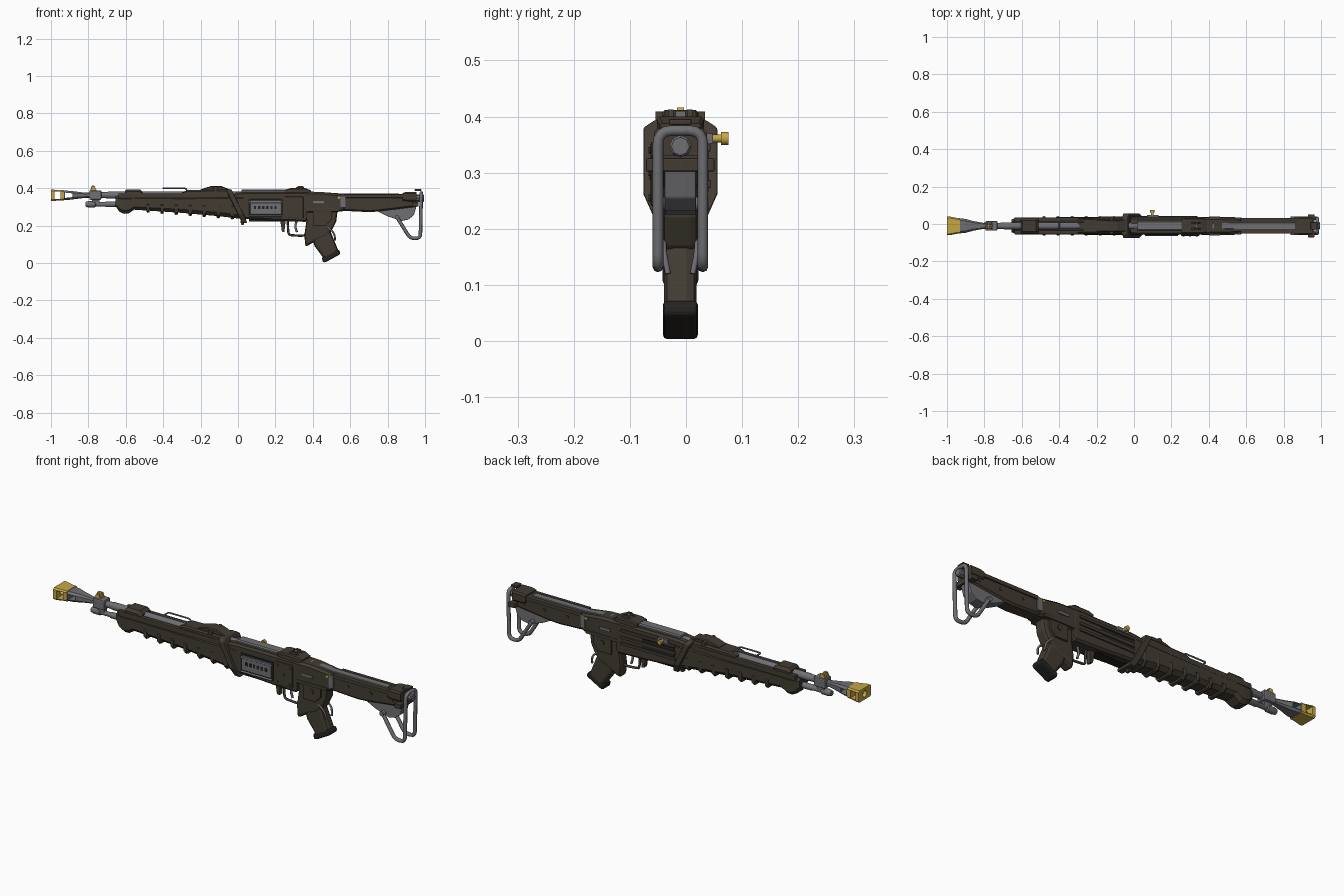
import bpy, bmesh, math
from mathutils import Vector

if "Cube" in bpy.data.objects:
    bpy.data.objects.remove(bpy.data.objects["Cube"])

C = -0.01  # centre plane of the rifle in y


def material(name, rgb):
    m = bpy.data.materials.new(name)
    m.diffuse_color = (*rgb, 1)
    m.use_nodes = True
    m.node_tree.nodes["Principled BSDF"].inputs["Base Color"].default_value = m.diffuse_color
    return m


BROWN = material("dark_brown", (0.054, 0.044, 0.032))
GREY = material("steel_grey", (0.16, 0.16, 0.175))
YELLOW = material("yellow", (0.56, 0.39, 0.06))
BLACK = material("near_black", (0.018, 0.017, 0.015))


def finish(name, bm, mat, bevel=0.0, smooth=False):
    bmesh.ops.recalc_face_normals(bm, faces=bm.faces)
    me = bpy.data.meshes.new(name)
    bm.to_mesh(me)
    bm.free()
    me.materials.append(mat)
    ob = bpy.data.objects.new(name, me)
    bpy.context.collection.objects.link(ob)
    if bevel:
        b = ob.modifiers.new("bevel", 'BEVEL')
        b.width, b.segments, b.limit_method = bevel, 2, 'ANGLE'
    if smooth:
        bpy.ops.object.select_all(action='DESELECT')
        ob.select_set(True)
        bpy.context.view_layer.objects.active = ob
        bpy.ops.object.shade_smooth_by_angle(angle=math.radians(35))
    return ob


def skin(name, mat, rings, bevel=0.0, smooth=False):
    """Closed surface through rings of equal point count."""
    bm = bmesh.new()
    vs = [[bm.verts.new(p) for p in r] for r in rings]
    n = len(vs[0])
    for a, b in zip(vs, vs[1:]):
        for i in range(n):
            bm.faces.new((a[i], a[(i + 1) % n], b[(i + 1) % n], b[i]))
    bm.faces.new(vs[0])
    bm.faces.new(vs[-1])
    return finish(name, bm, mat, bevel, smooth)


def prism(name, mat, pts, hw, y=C, bevel=0.0):
    """xz outline extruded to both sides of y."""
    return skin(name, mat, [[(x, y + s * hw, z) for x, z in pts] for s in (-1, 1)], bevel)


def box(name, mat, x, z, hw, y=C, bevel=0.0):
    return prism(name, mat, [(x[0], z[0]), (x[1], z[0]), (x[1], z[1]), (x[0], z[1])], hw, y, bevel)


def loft(name, mat, secs, ch=0.3, bevel=0.0):
    """Chamfered box along x; secs are (x, z_bottom, z_top, half_width)."""
    rings = []
    for x, a, b, w in secs:
        c = min(w, (b - a) / 2) * ch
        rings.append([(x, C + p, q) for p, q in
                      ((-w, a + c), (-w + c, a), (w - c, a), (w, a + c),
                       (w, b - c), (w - c, b), (c - w, b), (-w, b - c))])
    return skin(name, mat, rings, bevel)


def turned(name, mat, secs, z, n=16):
    """Round part along x; secs are (x, radius)."""
    rings = [[(x, C + r * math.cos(t * math.tau / n), z + r * math.sin(t * math.tau / n))
              for t in range(n)] for x, r in secs]
    return skin(name, mat, rings, smooth=True)


def rod(name, mat, a, b, r, n=12):
    a, b = Vector(a), Vector(b)
    q = (b - a).to_track_quat('Z', 'Y')
    ring = [q @ Vector((r * math.cos(i * math.tau / n), r * math.sin(i * math.tau / n), 0)) for i in range(n)]
    return skin(name, mat, [[p + e for p in ring] for e in (a, b)], smooth=True)


def wire(name, mat, pts, r, fillet=0.02):
    """Bent round bar with filleted corners."""
    P = [Vector(p) for p in pts]
    path = [P[0]]
    for a, b, c in zip(P, P[1:], P[2:]):
        s = b + (a - b).normalized() * min(fillet, (a - b).length * .45)
        e = b + (c - b).normalized() * min(fillet, (c - b).length * .45)
        path += [s.lerp(b, t).lerp(b.lerp(e, t), t) for t in (0, .25, .5, .75, 1)]
    path.append(P[-1])
    cu = bpy.data.curves.new(name, 'CURVE')
    cu.dimensions, cu.bevel_depth, cu.bevel_resolution, cu.use_fill_caps = '3D', r, 2, True
    sp = cu.splines.new('POLY')
    sp.points.add(len(path) - 1)
    for v, p in zip(sp.points, path):
        v.co = (*p, 1)
    cu.materials.append(mat)
    ob = bpy.data.objects.new(name, cu)
    bpy.context.collection.objects.link(ob)
    return ob


def cut(ob, cutter):
    m = ob.modifiers.new("cut", 'BOOLEAN')
    m.object, m.operation, m.solver = cutter, 'DIFFERENCE', 'EXACT'
    cutter.hide_render = True
    cutter.hide_set(True)


# Muzzle brake: open-sided yellow box with a bore, on a flared grey neck
brake = loft("muzzle_brake", YELLOW, [(-1, .332, .392, .05), (-.985, .332, .392, .05),
                                      (-.945, .335, .389, .042), (-.93, .335, .389, .042)], .25)
cut(brake, box("brake_port_cutter", YELLOW, (-.982, -.95), (.343, .381), .09))
cut(brake, rod("brake_bore_cutter", YELLOW, (-1.05, C, .362), (-.96, C, .362), .017))
neck = loft("muzzle_neck", GREY, [(-.935, .337, .387, .041), (-.9, .338, .386, .037),
                                  (-.86, .343, .381, .026), (-.81, .349, .375, .017), (-.79, .35, .374, .015)], .45)
cut(neck, prism("neck_port_cutter", GREY, [(-.925, .348), (-.885, .352), (-.885, .372), (-.925, .376)], .09))

# Barrel, front sight and gas tube
turned("barrel", GREY, [(-.82, .014), (-.7, .017), (-.69, .019), (.3, .019)], .363)
box("front_sight_block", GREY, (-.795, -.73), (.338, .388), .026, bevel=.006)
prism("front_sight", YELLOW, [(-.79, .387), (-.755, .387), (-.762, .402), (-.772, .416), (-.783, .412)], .006)
for s in (-1, 1):
    prism("front_sight_ear", YELLOW, [(-.79, .387), (-.755, .387), (-.765, .408), (-.78, .408)], .003, C + s * .015)
box("gas_link", GREY, (-.78, -.74), (.31, .35), .012)
turned("gas_tube", GREY, [(-.815, .013), (-.8, .017), (-.765, .017), (-.76, .012), (-.71, .012),
                          (-.705, .015), (-.6, .015)], .314)

# Handguard with flared hand stop, ribs, clamp and upper cover
loft("handguard", BROWN, [(-.655, .305, .355, .034), (-.635, .275, .36, .041), (-.61, .263, .36, .044),
                          (-.585, .265, .36, .045), (-.555, .285, .36, .045), (-.3, .268, .362, .047),
                          (-.1, .25, .364, .05), (.03, .235, .366, .05)], .4)
for i in range(7):
    x = -.49 + i * .075
    b = .281 - (x + .555) * .078
    loft("handguard_rib", BROWN, [(x, b - .003, .318, .049), (x + .008, b - .008, .32, .052),
                                  (x + .018, b - .004, .318, .05)], .4)
loft("barrel_clamp", BROWN, [(-.605, .33, .385, .04), (-.595, .33, .394, .042),
                             (-.525, .33, .394, .042), (-.51, .33, .38, .04)], .4)
for s in (-1, 1):
    box("handguard_rail", BROWN, (-.64, -.05), (.345, .372), .011, C + s * .034, .004)
loft("upper_cover", BROWN, [(-.3, .35, .378, .038), (-.27, .35, .39, .04), (-.05, .35, .392, .043)], .35)
wire("carry_handle", GREY, [(-.27, C - .022, .385), (-.28, C - .022, .4), (-.4, C - .022, .4),
                            (-.4, C + .022, .4), (-.28, C + .022, .4), (-.27, C + .022, .385)], .004, .01)
loft("sight_hump", BROWN, [(-.2, .38, .394, .03), (-.165, .38, .405, .032),
                           (-.14, .38, .412, .032), (-.09, .38, .412, .032), (-.045, .38, .394, .03)], .3)
for s in (-1, 1):
    rod("cover_knob", BROWN, (-.12, C + s * .03, .397), (-.12, C + s * .044, .397), .012)

# Slanted collar around the front of the receiver
top_y, low_y = .066, .045
skin("collar", BROWN, [[(x + dx, C + w, z) for x, w, z in
                        ((-.066, -.045, .394), (-.058, -top_y, .38), (0, -top_y, .262), (.02, -low_y, .215),
                         (.02, low_y, .215), (0, top_y, .262), (-.058, top_y, .38), (-.066, .045, .394))]
                       for dx in (0, .03)], .004)
prism("sling_lug", BROWN, [(.012, .225), (.035, .225), (.03, .203), (.018, .203)], .01)

# Receiver body, cover and side panels
loft("receiver", BROWN, [(-.02, .24, .375, .045), (.03, .236, .38, .047), (.22, .225, .38, .047),
                         (.36, .22, .38, .047), (.37, .23, .38, .045)], .2)
loft("bolt_cover", GREY, [(.02, .37, .392, .026), (.26, .37, .392, .026)], .5)
box("side_window_frame", BLACK, (.055, .24), (.25, .345), .004, C - .046)
box("side_window", GREY, (.065, .23), (.262, .336), .005, C - .048, .002)
for i in range(6):
    box("window_vent", BLACK, (.085 + i * .022, .097 + i * .022), (.288, .305), .002, C - .053)
for z in (.252, .325):
    rod("window_rail", GREY, (.06, C - .05, z), (.235, C - .05, z), .005)
box("side_plate", BROWN, (.25, .35), (.24, .355), .006, C - .047, .004)
for x, z in ((.265, .34), (.335, .34), (.265, .255), (.335, .255), (.3, .3)):
    rod("plate_screw", BROWN, (x, C - .05, z), (x, C - .057, z), .006, 8)
box("ejection_panel", BLACK, (.04, .22), (.285, .335), .004, C + .046)
for z in (.28, .31, .345):
    box("ejection_rail", BROWN, (.03, .34), (z - .007, z + .007), .006, C + .048, .002)
box("charging_slide", GREY, (.07, .13), (.352, .37), .008, C + .05)
rod("charging_handle", YELLOW, (.098, C + .05, .361), (.098, C + .085, .361), .007)
rod("charging_knob", YELLOW, (.098, C + .072, .361), (.098, C + .086, .361), .0115)
box("receiver_underplate", BLACK, (.06, .23), (.222, .24), .025)

# Rear sight
loft("rear_sight_base", BROWN, [(.255, .37, .393, .04), (.28, .37, .4, .042), (.36, .37, .4, .042),
                                (.39, .37, .388, .036)], .35)
for s in (-1, 1):
    prism("rear_sight_ear", BROWN, [(.3, .395), (.36, .395), (.345, .413), (.325, .413)], .005, C + s * .017)
box("rear_sight_post", GREY, (.325, .34), (.39, .41), .009)

# Trigger group
wire("trigger_guard", BROWN, [(.265, C, .23), (.27, C, .15), (.34, C, .145), (.365, C, .15)], .006, .015)
wire("trigger", GREY, [(.315, C, .23), (.305, C, .195), (.315, C, .165)], .006, .012)
prism("release_lever", BROWN, [(.225, .23), (.255, .23), (.248, .165), (.235, .168)], .012)

# Rear housing and pistol grip
loft("rear_housing", BROWN, [(.35, .27, .382, .046), (.45, .27, .38, .045), (.56, .275, .366, .04)], .25)
prism("grip_upper", BROWN, [(.36, .3), (.535, .3), (.525, .22), (.5, .17), (.47, .14), (.42, .12),
                            (.36, .085), (.355, .15), (.365, .22)], .032, bevel=.014)
prism("grip", BROWN, [(.38, .18), (.49, .18), (.535, .07), (.55, .05), (.465, .012), (.44, .05), (.41, .09)],
      .029, bevel=.017)
prism("grip_cap", BLACK, [(.448, .027), (.455, .002), (.472, .006), (.545, .046), (.547, .06), (.535, .074)],
      .031, bevel=.008)
for s in (-1, 1):
    prism("grip_panel", BROWN, [(.4, .295), (.5, .295), (.5, .23), (.47, .2), (.4, .2)], .006, C + s * .036, .003)
    box("grip_frame_bar", BROWN, (.36, .54), (.275, .292), .008, C + s * .04, .003)
    box("selector_plate", GREY, (.4, .46), (.318, .332), .005, C + s * .046, .002)
    rod("grip_bolt", BROWN, (.45, C + s * .04, .25), (.45, C + s * .047, .25), .013)
    wire("grip_wire", GREY, [(.48, C + s * .03, .19), (.515, C + s * .03, .16), (.52, C + s * .022, .12)], .005)
    box("stock_latch", GREY, (.548, .575), (.295, .36), .005, C + s * .04, .003)
    rod("latch_pin", YELLOW, (.54, C + s * .038, .35), (.54, C + s * .046, .35), .007)

# Stock with top strip, side rails and butt end
loft("stock", BROWN, [(.54, .28, .366, .036), (.7, .272, .366, .036), (.75, .275, .366, .036),
                      (.95, .3, .366, .036)], .25)
loft("stock_top_strip", GREY, [(.42, .36, .381, .018), (.56, .36, .371, .018), (.86, .36, .371, .018)], .4)
for s in (-1, 1):
    box("stock_rail", BROWN, (.57, .94), (.348, .368), .008, C + s * .034, .003)
    for x in (.65, .78, .9):
        rod("stock_screw", BROWN, (x, C + s * .034, .325), (x, C + s * .04, .325), .008, 8)
loft("butt_collar", BROWN, [(.88, .335, .374, .046), (.9, .33, .38, .047), (.955, .33, .38, .047)], .3)
box("butt_band", BROWN, (.93, .965), (.302, .326), .061, bevel=.003)
prism("butt_plate", GREY, [(.735, .292), (.955, .305), (.94, .255), (.91, .232), (.875, .225), (.8, .25), (.74, .28)],
      .028, bevel=.003)

# Folding wire butt: one bar bent through both sides
side = [(.85, .245), (.92, .132), (.975, .132), (.98, .375)]
left = [(x, C - .04, z) for x, z in side]
right = [(x, C + .04, z) for x, z in reversed(side)]
wire("wire_butt", GREY, left + right, .0095, .025)
turned("butt_nut", GREY, [(.95, .02), (.99, .02), (.995, .016)], .347, 8)
for s in (-1, 1):
    rod("butt_pivot", GREY, (.85, C + s * .025, .245), (.85, C + s * .05, .245), .012)
box("butt_sling_loop", BROWN, (.945, .98), (.385, .396), .02, bevel=.003)
